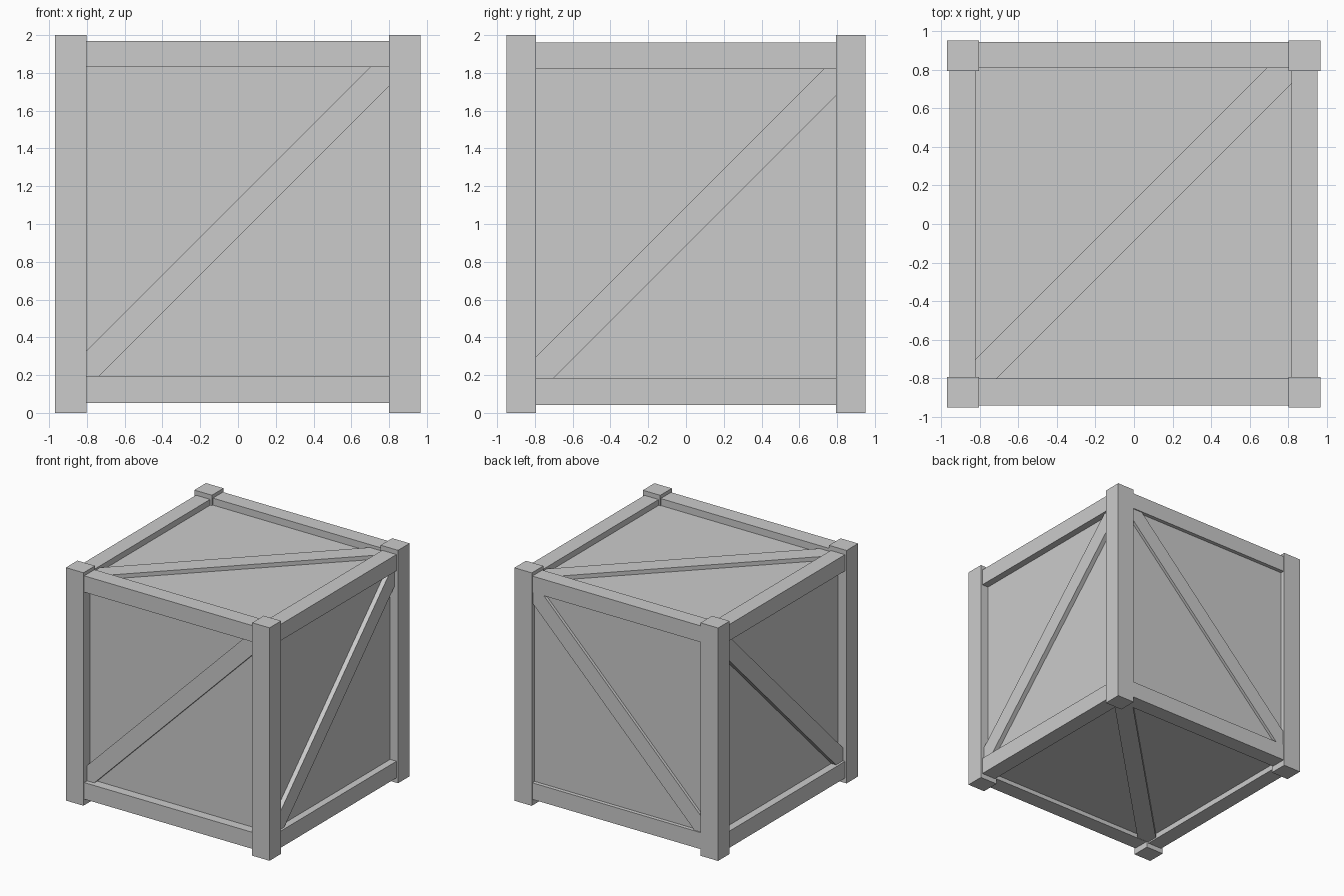
import bpy, bmesh
from mathutils import Vector

if "Cube" in bpy.data.objects:
    bpy.data.objects.remove(bpy.data.objects["Cube"])


def mesh_object(name, bm):
    bmesh.ops.recalc_face_normals(bm, faces=bm.faces)
    me = bpy.data.meshes.new(name)
    bm.to_mesh(me)
    bm.free()
    ob = bpy.data.objects.new(name, me)
    bpy.context.collection.objects.link(ob)
    return ob


def box(name, x, y, z):
    lo, hi = Vector((x[0], y[0], z[0])), Vector((x[1], y[1], z[1]))
    bm = bmesh.new()
    bmesh.ops.create_cube(bm, size=1)
    bmesh.ops.scale(bm, vec=hi - lo, verts=bm.verts)
    bmesh.ops.translate(bm, vec=(lo + hi) / 2, verts=bm.verts)
    return mesh_object(name, bm)


def brace(name, axis, depth, u, v, c_low, c_high):
    """45 degree plank between v = u + c_low and v = u + c_high,
    clipped to the u, v rectangle and spanning depth along axis."""
    profile = [(u[0], v[0]), (v[0] - c_low, v[0]), (u[1], u[1] + c_low),
               (u[1], v[1]), (v[1] - c_high, v[1]), (u[0], u[0] + c_high)]
    bm = bmesh.new()

    def place(p, d):
        q = list(p)
        q.insert(axis, d)
        return bm.verts.new(q)

    face = bm.faces.new([place(p, depth[0]) for p in profile])
    ext = bmesh.ops.extrude_face_region(bm, geom=[face], use_keep_orig=True)
    verts = [g for g in ext["geom"] if isinstance(g, bmesh.types.BMVert)]
    for w in verts:
        w.co[axis] = depth[1]
    return mesh_object(name, bm)


# Inner body whose sides show as the recessed panels
box("crate_panels", (-0.89, 0.89), (-0.86, 0.91), (0.09, 1.91))

# Corner posts
for xn, x in (("left", (-0.97, -0.803)), ("right", (0.80, 0.965))):
    for yn, y in (("front", (-0.95, -0.793)), ("back", (0.793, 0.95))):
        box(f"{yn}_{xn}_post", x, y, (0, 2))

# Rails between the posts
for zn, zf, zs in (("lower", (0.053, 0.195), (0.042, 0.185)),
                   ("upper", (1.83, 1.97), (1.82, 1.96))):
    box(f"front_{zn}_rail", (-0.81, 0.81), (-0.94, -0.80), zf)
    box(f"back_{zn}_rail", (-0.81, 0.81), (0.807, 0.943), zf)
    box(f"left_{zn}_rail", (-0.955, -0.82), (-0.80, 0.80), zs)
    box(f"right_{zn}_rail", (0.815, 0.95), (-0.80, 0.80), zs)

# Diagonal braces, one on each face
for name, d in (("front_brace", (-0.90, -0.85)), ("back_brace", (0.90, 0.935))):
    brace(name, 1, d, (-0.81, 0.81), (0.18, 1.84), 0.93, 1.13)
for name, d in (("left_brace", (-0.935, -0.88)), ("right_brace", (0.88, 0.93))):
    brace(name, 0, d, (-0.80, 0.80), (0.175, 1.83), 0.885, 1.09)
for name, d in (("bottom_brace", (0.055, 0.10)), ("top_brace", (1.90, 1.945))):
    brace(name, 2, d, (-0.83, 0.83), (-0.81, 0.82), -0.09, 0.12)
